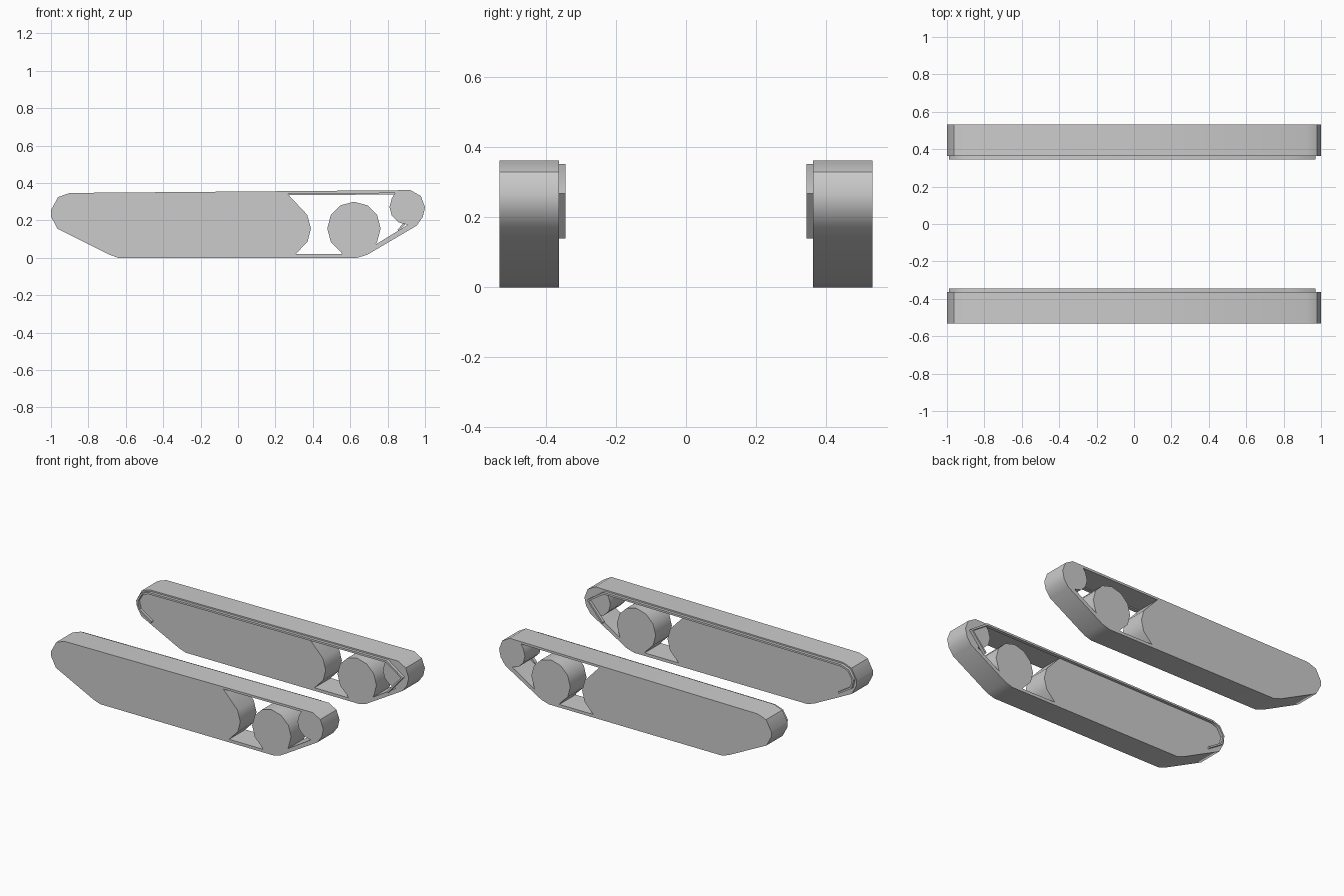
import bpy
from math import cos, sin, radians

if "Cube" in bpy.data.objects:
    bpy.data.objects.remove(bpy.data.objects["Cube"])


def arc(cx, cz, r, start, end, step=-30):
    """Points on a twelve-sided wheel rim, angles in degrees."""
    return [(cx + r * cos(radians(a)), cz + r * sin(radians(a)))
            for a in range(start, end + (1 if step > 0 else -1), step)]


def side_slab(name, loops, y0, y1):
    """Fill x/z loops, extrude from y0 to y1 and mirror to the other side."""
    cu = bpy.data.curves.new(name, 'CURVE')
    cu.dimensions = '2D'
    cu.fill_mode = 'BOTH'
    cu.extrude = abs(y1 - y0) / 2
    for pts in loops:
        sp = cu.splines.new('POLY')
        sp.points.add(len(pts) - 1)
        for p, (x, z) in zip(sp.points, pts):
            p.co = (x, z, 0, 1)
        sp.use_cyclic_u = True
    ob = bpy.data.objects.new(name, cu)
    bpy.context.collection.objects.link(ob)
    ob.rotation_euler = (radians(90), 0, 0)
    ob.location.y = (y0 + y1) / 2
    bpy.ops.object.select_all(action='DESELECT')
    ob.select_set(True)
    bpy.context.view_layer.objects.active = ob
    bpy.ops.object.convert(target='MESH')
    ob = bpy.context.object
    bpy.ops.object.transform_apply(location=True, rotation=True, scale=True)
    # weld caps to walls so the solid is closed
    weld = ob.modifiers.new("weld", 'WELD')
    weld.merge_threshold = 0.0005
    bpy.ops.object.modifier_apply(modifier=weld.name)
    bpy.ops.object.shade_smooth_by_angle(angle=radians(40))
    mir = ob.modifiers.new("mirror", 'MIRROR')
    mir.use_axis = (False, True, False)
    mir.use_mirror_merge = False
    return ob


# track outline
outline = [(-1, 0.255), (-1, 0.222), (-0.965, 0.155), (-0.69, 0.018), (-0.64, 0.0),
           (0.635, 0.0), (0.69, 0.016), (0.955, 0.172), (0.988, 0.218), (1.0, 0.27),
           (0.978, 0.33), (0.922, 0.362), (-0.9, 0.347), (-0.962, 0.325)]

# opening that leaves the last road wheel and the end wheel standing
opening = ([(0.265, 0.342), (0.84, 0.346)]
           + arc(0.905, 0.272, 0.095, 150, 270, 30)
           + [(0.90, 0.172), (0.737, 0.072)]
           + arc(0.62, 0.157, 0.143, -30, 210, 30)
           + [(0.55, 0.032), (0.557, 0.02), (0.308, 0.02), (0.372, 0.087),
              (0.39, 0.157), (0.37, 0.23)])
side_slab("track", [outline, opening], 0.363, 0.533)

# thin inner guide strip along the top and round both ends
strip = [(-0.88, 0.14), (-0.975, 0.20), (-0.99, 0.26), (-0.955, 0.318), (-0.9, 0.338),
         (0.85, 0.352), (0.97, 0.268), (0.86, 0.14),
         (0.853, 0.15), (0.955, 0.266), (0.845, 0.339),
         (-0.9, 0.326), (-0.947, 0.309), (-0.978, 0.257), (-0.965, 0.207), (-0.875, 0.15)]
side_slab("guide_strip", [strip], 0.344, 0.366)
